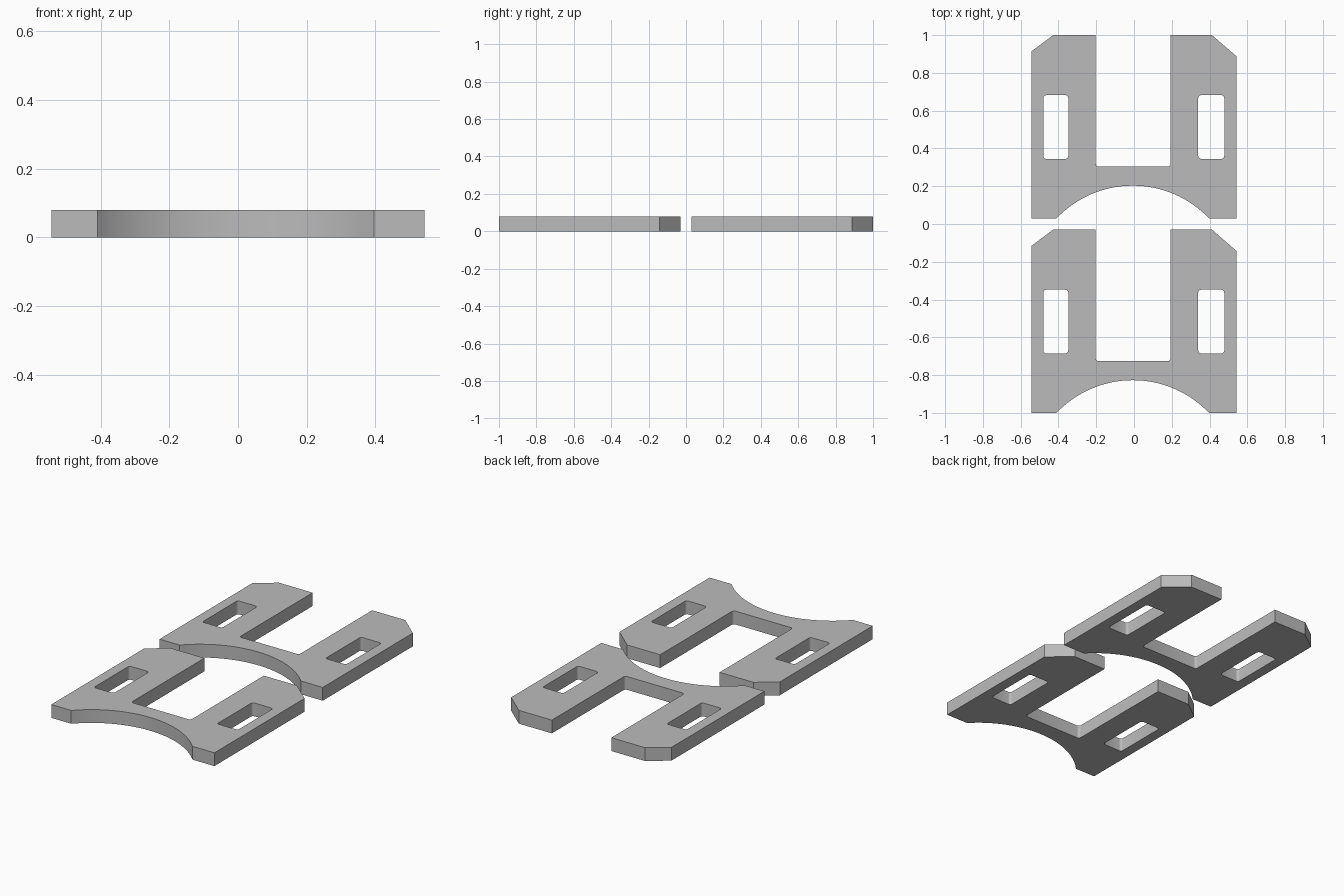
import bpy, bmesh, math
from mathutils import Vector

if "Cube" in bpy.data.objects:
    bpy.data.objects.remove(bpy.data.objects["Cube"], do_unlink=True)

THICK = 0.08
LENGTH = 0.97
HALF_WIDTH = 0.543

grey = bpy.data.materials.new("plain grey")
grey.use_nodes = True
colour = (0.5, 0.5, 0.5, 1)
grey.diffuse_color = colour
grey.node_tree.nodes["Principled BSDF"].inputs["Base Color"].default_value = colour


def fillet(before, corner, after, radius=0.015, steps=4):
    """Round one right-angled corner of an outline."""
    c = Vector(corner)
    a = (Vector(before) - c).normalized() * radius
    b = (Vector(after) - c).normalized() * radius
    angles = [math.pi / 2 * i / steps for i in range(steps + 1)]
    return [c + a * (1 - math.sin(t)) + b * (1 - math.cos(t)) for t in angles]


def arch(x0, x1, rise, steps=32):
    """Circular arc from x0 to x1 along the front edge."""
    half, mid = (x1 - x0) / 2, (x0 + x1) / 2
    r = (half ** 2 + rise ** 2) / (2 * rise)
    sweep = math.asin(half / r)
    angles = [sweep * (2 * i / steps - 1) for i in range(steps + 1)]
    return [(mid + r * math.sin(t), r * math.cos(t) - r + rise) for t in angles]


def window(x0, x1, y0=0.315, y1=0.652):
    """Rounded rectangular opening."""
    box = [(x0, y0), (x1, y0), (x1, y1), (x0, y1)]
    return [p for i in range(4) for p in fillet(box[i - 1], box[i], box[(i + 1) % 4])]


# Outline: arched front edge, chamfered outer corners, deep slot at the back
slot = [(0.193, LENGTH), (0.193, 0.274), (-0.203, 0.274), (-0.203, LENGTH)]
outline = [(-HALF_WIDTH, 0)] + arch(-0.41, 0.397, 0.173)
outline += [(HALF_WIDTH, 0), (HALF_WIDTH, 0.857), (0.413, LENGTH), slot[0]]
outline += fillet(*slot[:3]) + fillet(*slot[1:])
outline += [slot[3], (-0.428, LENGTH), (-HALF_WIDTH, 0.884)]

# Filled and extruded profile with the two windows as holes
profile = bpy.data.curves.new("plate_profile", "CURVE")
profile.dimensions = "2D"
profile.fill_mode = "BOTH"
profile.extrude = THICK / 2
for points in (outline, window(-0.48, -0.348), window(0.34, 0.478)):
    spline = profile.splines.new("POLY")
    spline.points.add(len(points) - 1)
    for target, p in zip(spline.points, points):
        target.co = (p[0], p[1], 0, 1)
    spline.use_cyclic_u = True

helper = bpy.data.objects.new("plate_profile", profile)
bpy.context.collection.objects.link(helper)
depsgraph = bpy.context.evaluated_depsgraph_get()
mesh = bpy.data.meshes.new_from_object(helper.evaluated_get(depsgraph))
bpy.data.objects.remove(helper, do_unlink=True)

# Weld caps to walls
bm = bmesh.new()
bm.from_mesh(mesh)
bmesh.ops.remove_doubles(bm, verts=bm.verts, dist=0.0001)
bmesh.ops.recalc_face_normals(bm, faces=bm.faces)
bm.to_mesh(mesh)
bm.free()
mesh.name = "slotted_plate"
mesh.materials.clear()
mesh.materials.append(grey)

# Two identical plates, one behind the other
for name, y in (("front_plate", -1), ("back_plate", 1 - LENGTH)):
    plate = bpy.data.objects.new(name, mesh)
    plate.location = (0, y, THICK / 2)
    bpy.context.collection.objects.link(plate)

bpy.ops.object.select_all(action="DESELECT")
plate.select_set(True)
bpy.context.view_layer.objects.active = plate
bpy.ops.object.shade_smooth_by_angle(angle=math.radians(25))
